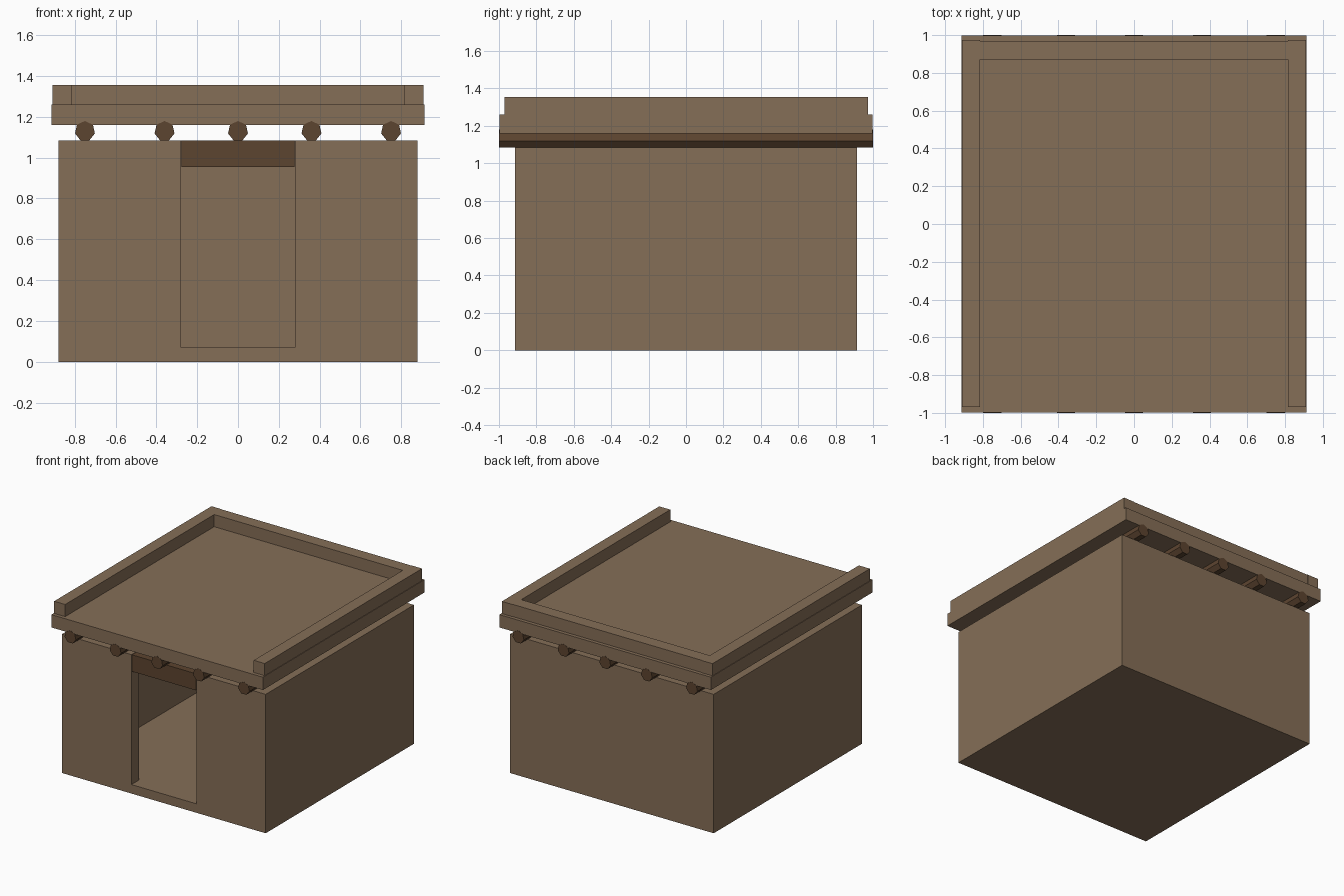
import bpy, bmesh, math

if "Cube" in bpy.data.objects:
    bpy.data.objects.remove(bpy.data.objects["Cube"])


def material(name, rgb):
    m = bpy.data.materials.new(name)
    m.diffuse_color = (*rgb, 1)
    m.use_nodes = True
    m.node_tree.nodes["Principled BSDF"].inputs["Base Color"].default_value = m.diffuse_color
    return m


ADOBE = material("adobe", (0.235, 0.157, 0.095))
WOOD = material("dark_wood", (0.107, 0.058, 0.029))


def finish(name, bm, mat):
    mesh = bpy.data.meshes.new(name)
    bm.to_mesh(mesh)
    bm.free()
    mesh.materials.append(mat)
    ob = bpy.data.objects.new(name, mesh)
    bpy.context.collection.objects.link(ob)
    return ob


def box(name, x, y, z, mat=ADOBE):
    """Box from (min, max) pairs on each axis."""
    bm = bmesh.new()
    bmesh.ops.create_cube(bm, size=1)
    for v in bm.verts:
        v.co = [r[0] if c < 0 else r[1] for c, r in zip(v.co, (x, y, z))]
    return finish(name, bm, mat)


def log(name, x, z, radius, half_length):
    """Seven-sided beam along y with one corner pointing up."""
    bm = bmesh.new()
    ring = [bm.verts.new((x + radius * math.sin(a), -half_length, z + radius * math.cos(a)))
            for a in (math.tau * i / 7 for i in range(7))]
    face = bm.faces.new(ring)
    ext = bmesh.ops.extrude_face_region(bm, geom=[face])
    for v in ext["geom"]:
        if isinstance(v, bmesh.types.BMVert):
            v.co.y = half_length
    bmesh.ops.recalc_face_normals(bm, faces=bm.faces)
    return finish(name, bm, WOOD)


W, D, T = 0.88, 0.915, 0.095        # half width, half depth, wall thickness
FLOOR, TOP, DOOR = 0.07, 1.085, 0.28

# floor and back wall
box("floor", (-W, W), (-D, D), (0, FLOOR))
box("back_wall", (-W + T, W - T), (D - T, D), (FLOOR, TOP))

# mirrored side walls, front walls and roof parapets
for side, s in (("left", -1), ("right", 1)):
    def span(a, b):
        return tuple(sorted((s * a, s * b)))
    box(side + "_wall", span(W - T, W), (-D, D), (FLOOR, TOP))
    box(side + "_front_wall", span(DOOR, W - T), (-D, -D + T), (FLOOR, TOP))
    box(side + "_parapet", span(0.815, 0.91), (-0.97, 0.973), (1.26, 1.355))

# door lintel
box("door_lintel", (-0.276, 0.276), (-D, -D + T), (0.955, TOP), WOOD)

# roof beams
for i, x in enumerate((-0.75, -0.36, 0, 0.36, 0.75)):
    log(f"roof_beam_{i + 1}", x, 1.13, 0.05, 1.0)

# roof slab and back parapet
box("roof_slab", (-0.914, 0.914), (-0.998, 0.998), (1.16, 1.26))
box("back_parapet", (-0.815, 0.815), (0.87, 0.97), (1.26, 1.355))
